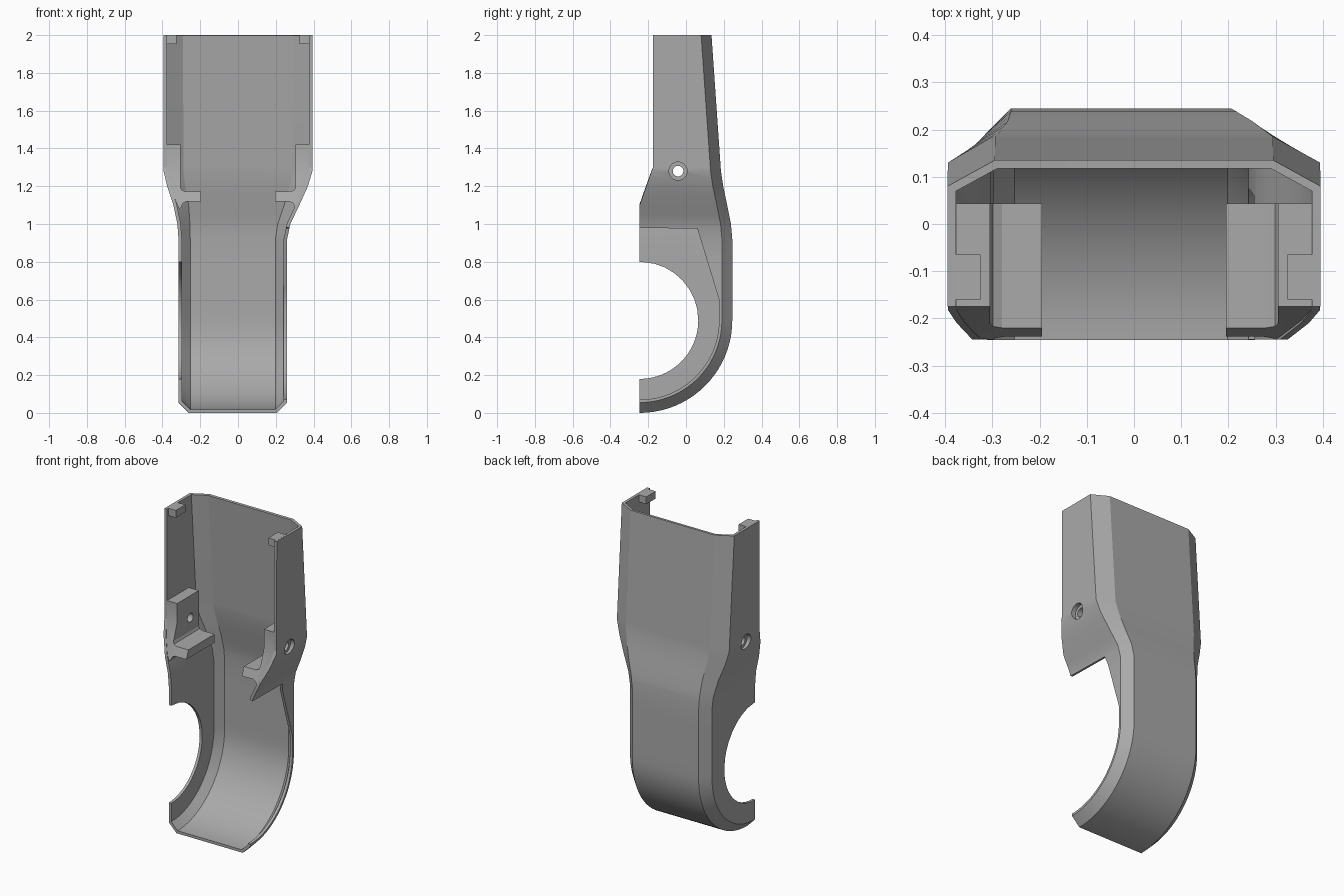
import bpy, bmesh, math
from mathutils import Matrix

cube = bpy.data.objects.get("Cube")
if cube:
    bpy.data.objects.remove(cube)

grey = bpy.data.materials.new("matte_grey")
grey.use_nodes = True
COLOUR = (0.4, 0.4, 0.4, 1)
grey.diffuse_color = COLOUR
grey.node_tree.nodes["Principled BSDF"].inputs["Base Color"].default_value = COLOUR

WALL = 0.018
HALF_DEPTH = 0.245
CENTRE_Z, RADIUS = 0.49, 0.49      # rounded foot
CHAMFER = 0.055
BORE = 0.31                        # round opening in the right wall


def make_object(name, bm):
    mesh = bpy.data.meshes.new(name)
    bm.to_mesh(mesh)
    bm.free()
    mesh.materials.append(grey)
    obj = bpy.data.objects.new(name, mesh)
    bpy.context.collection.objects.link(obj)
    return obj


def front_edge(z):
    """Depth of the front rim at a height."""
    t = min(max((1.3 - z) / 0.2, 0), 1)
    return -0.175 - 0.07 * t


# Height, back depth, right width, left width, chamfer inset
ROWS = [(2.0, 0.135, 0.395, 0.395, 0.10),
        (1.28, 0.185, 0.394, 0.394, 0.10),
        (1.2, 0.197, 0.375, 0.37, 0.092),
        (1.1, 0.218, 0.342, 0.325, 0.075),
        (1.0, 0.238, 0.321, 0.277, 0.06),
        (0.92, 0.245, 0.315, 0.26, 0.055),
        (0.0, 0.245, 0.315, 0.26, 0.055)]


def dims(z):
    for a, b in zip(ROWS, ROWS[1:]):
        if z >= b[0]:
            t = (a[0] - z) / (a[0] - b[0])
            return [p + (q - p) * t for p, q in zip(a, b)][1:]


def right_rim(z):
    if z >= CENTRE_Z + BORE:
        return front_edge(z)
    return -HALF_DEPTH + math.sqrt(BORE ** 2 - (z - CENTRE_Z) ** 2)


def left_rim(z):
    if z >= 0.98:
        return front_edge(z)
    return 0.06 + 0.115 * min((0.975 - z) / 0.375, 1)


# Shell: cross sections lofted down the back and around the foot
bm = bmesh.new()
sections = []
for z in (2, 1.3, 1.28, 1.24, 1.2, 1.15, 1.1, 1.05, 1, 0.98, 0.975, 0.92,
          0.8, 0.79, 0.77, 0.74, 0.7, 0.65, 0.6, 0.55, CENTRE_Z):
    back, xr, xl, inset = dims(z)
    side = back - CHAMFER
    sections.append([(-xr, right_rim(z), z), (-xr, side, z),
                     (inset - xr, back, z), (xl - inset, back, z),
                     (xl, side, z), (xl, left_rim(z), z)])
_, xr, xl, inset = dims(0)
STEPS = 20
for i in range(1, STEPS + 1):
    a = math.pi / 2 * i / STEPS
    radial = [(-xr, BORE), (-xr, RADIUS - CHAMFER), (inset - xr, RADIUS),
              (xl - inset, RADIUS), (xl, RADIUS - CHAMFER), (xl, 0.42)]
    sections.append([(x, r * math.cos(a) - HALF_DEPTH, CENTRE_Z - r * math.sin(a))
                     for x, r in radial])
rings = [[bm.verts.new(p) for p in s] for s in sections]
for a, b in zip(rings, rings[1:]):
    for j in range(5):
        bm.faces.new((a[j], a[j + 1], b[j + 1], b[j]))
bm.normal_update()
back_face = max(bm.faces, key=lambda f: f.calc_area())
if back_face.normal.y < 0:
    bmesh.ops.reverse_faces(bm, faces=bm.faces)
shell = make_object("shell", bm)
solid = shell.modifiers.new("wall", 'SOLIDIFY')
solid.thickness = WALL
solid.offset = -1
solid.use_even_offset = True


def prism(bm, outline, y_back, s):
    """Front-view outline carried from the front rim back to y_back."""
    front = [bm.verts.new((s * x, front_edge(z), z)) for x, z in outline]
    back = [bm.verts.new((s * x, y_back, z)) for x, z in outline]
    bm.faces.new(front)
    bm.faces.new(back[::-1])
    n = len(outline)
    for i in range(n):
        j = (i + 1) % n
        bm.faces.new((front[i], back[i], back[j], front[j]))


# Inner brackets with a screw block and a ledge
LEDGE = [(0.385, 1.3), (0.305, 1.3), (0.305, 1.195), (0.298, 1.18),
         (0.28, 1.172), (0.195, 1.172), (0.195, 1.118), (0.275, 1.118),
         (0.292, 1.11), (0.3, 1.09), (0.312, 1.08), (0.325, 1.11), (0.36, 1.2)]
BLOCK = [(0.385, 1.42), (0.305, 1.42), (0.305, 1.3), (0.385, 1.3)]
parts = [shell]
for name, s in (("left", 1), ("right", -1)):
    bm = bmesh.new()
    prism(bm, LEDGE, 0.043, s)
    prism(bm, BLOCK, 0.043, s)
    bmesh.ops.remove_doubles(bm, verts=bm.verts, dist=0.0001)
    # Drop the shared inner wall so the bracket is one solid
    shared = [f for f in bm.faces
              if all(abs(v.co.z - 1.3) < 0.001 for v in f.verts)]
    bmesh.ops.delete(bm, geom=shared, context='FACES_ONLY')
    bmesh.ops.recalc_face_normals(bm, faces=bm.faces)
    parts.append(make_object(name + "_bracket", bm))

    # Small catch at the top rim
    bm = bmesh.new()
    bmesh.ops.create_cube(bm, size=1, matrix=Matrix.Translation(
        (s * 0.355, -0.1125, 1.977)) @ Matrix.Diagonal((0.06, 0.095, 0.046, 1)))
    make_object(name + "_catch", bm)


# Screw holes: a through bore and a wider recess on each outside
def cutter(name, radius, x, length):
    bm = bmesh.new()
    bmesh.ops.create_cone(
        bm, cap_ends=True, segments=32, radius1=radius, radius2=radius,
        depth=length, matrix=Matrix.Translation((x, -0.042, 1.28))
        @ Matrix.Rotation(math.pi / 2, 4, 'Y'))
    obj = make_object(name, bm)
    obj.hide_render = True
    return obj


cutters = [cutter("bore_cutter", 0.028, 0, 1),
           cutter("left_recess_cutter", 0.048, 0.415, 0.1),
           cutter("right_recess_cutter", 0.048, -0.415, 0.1)]
for obj in parts:
    for c in cutters:
        mod = obj.modifiers.new(c.name, 'BOOLEAN')
        mod.operation = 'DIFFERENCE'
        mod.solver = 'EXACT'
        mod.object = c

# Bake the modifiers, shade, and discard the cutters
for obj in parts:
    bpy.ops.object.select_all(action='DESELECT')
    obj.select_set(True)
    bpy.context.view_layer.objects.active = obj
    for mod in list(obj.modifiers):
        bpy.ops.object.modifier_apply(modifier=mod.name)
    bpy.ops.object.shade_smooth_by_angle(angle=math.radians(20))
for c in cutters:
    bpy.data.objects.remove(c)
